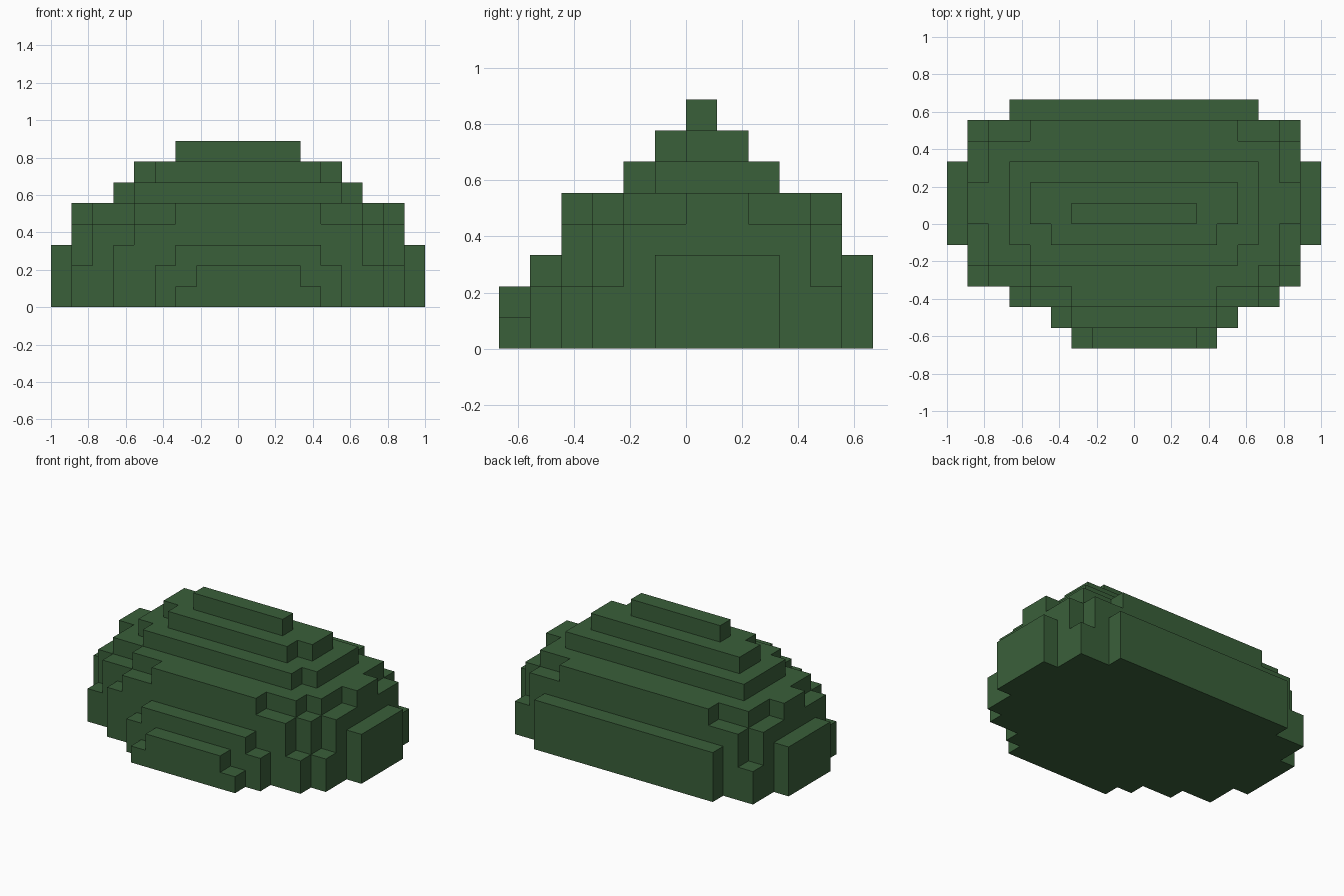
import bpy, bmesh

if "Cube" in bpy.data.objects:
    bpy.data.objects.remove(bpy.data.objects["Cube"])

U = 1 / 9  # size of one block

# Terraces: height in blocks -> rectangles (x0, x1, y0, y1) that reach it
TERRACES = {
    1: [(-3, 4, -6, -5)],
    2: [(-2, 3, -6, -5), (-4, 5, -5, -4), (-6, 7, -4, -3), (-8, 8, -3, 5)],
    3: [(-3, 4, -5, -4), (-6, 6, -4, -3), (-9, 9, -1, 3), (-6, 6, 5, 6)],
    4: [(-5, 6, -4, -3), (-7, 7, -3, 5), (-8, 8, -2, 4)],
    5: [(-3, 4, -4, -3), (-5, 6, -3, -2), (-7, 7, -2, 4), (-8, 8, 0, 2), (-5, 5, 4, 5)],
    6: [(-5, 5, -2, -1), (-6, 6, -1, 3)],
    7: [(-4, 4, -1, 0), (-5, 5, 0, 2)],
    8: [(-3, 3, 0, 1)],
}

# Height of each column of blocks
height = {}
for h, rects in TERRACES.items():
    for x0, x1, y0, y1 in rects:
        for x in range(x0, x1):
            for y in range(y0, y1):
                height[x, y] = max(h, height.get((x, y), 0))

bm = bmesh.new()


def quad(*pts):
    bm.faces.new([bm.verts.new((x * U, y * U, z * U)) for x, y, z in pts])


# Outer skin only: top, underside and exposed walls of every column
for (x, y), h in height.items():
    quad((x, y, h), (x + 1, y, h), (x + 1, y + 1, h), (x, y + 1, h))
    quad((x, y, 0), (x, y + 1, 0), (x + 1, y + 1, 0), (x + 1, y, 0))
    walls = {
        (0, -1): ((x, y), (x + 1, y)),
        (1, 0): ((x + 1, y), (x + 1, y + 1)),
        (0, 1): ((x + 1, y + 1), (x, y + 1)),
        (-1, 0): ((x, y + 1), (x, y)),
    }
    for (dx, dy), (a, b) in walls.items():
        for z in range(height.get((x + dx, y + dy), 0), h):
            quad((*a, z), (*b, z), (*b, z + 1), (*a, z + 1))

# Merge the blocks into large flat faces
bmesh.ops.remove_doubles(bm, verts=bm.verts, dist=U * 0.01)
bmesh.ops.dissolve_limit(bm, angle_limit=0.02, verts=bm.verts, edges=bm.edges)

mesh = bpy.data.meshes.new("bush")
bm.to_mesh(mesh)
bm.free()
green = bpy.data.materials.new("leaf green")
green.diffuse_color = (0.042, 0.115, 0.042, 1)
green.use_nodes = True
green.node_tree.nodes["Principled BSDF"].inputs["Base Color"].default_value = green.diffuse_color
mesh.materials.append(green)
bpy.context.collection.objects.link(bpy.data.objects.new("bush", mesh))
